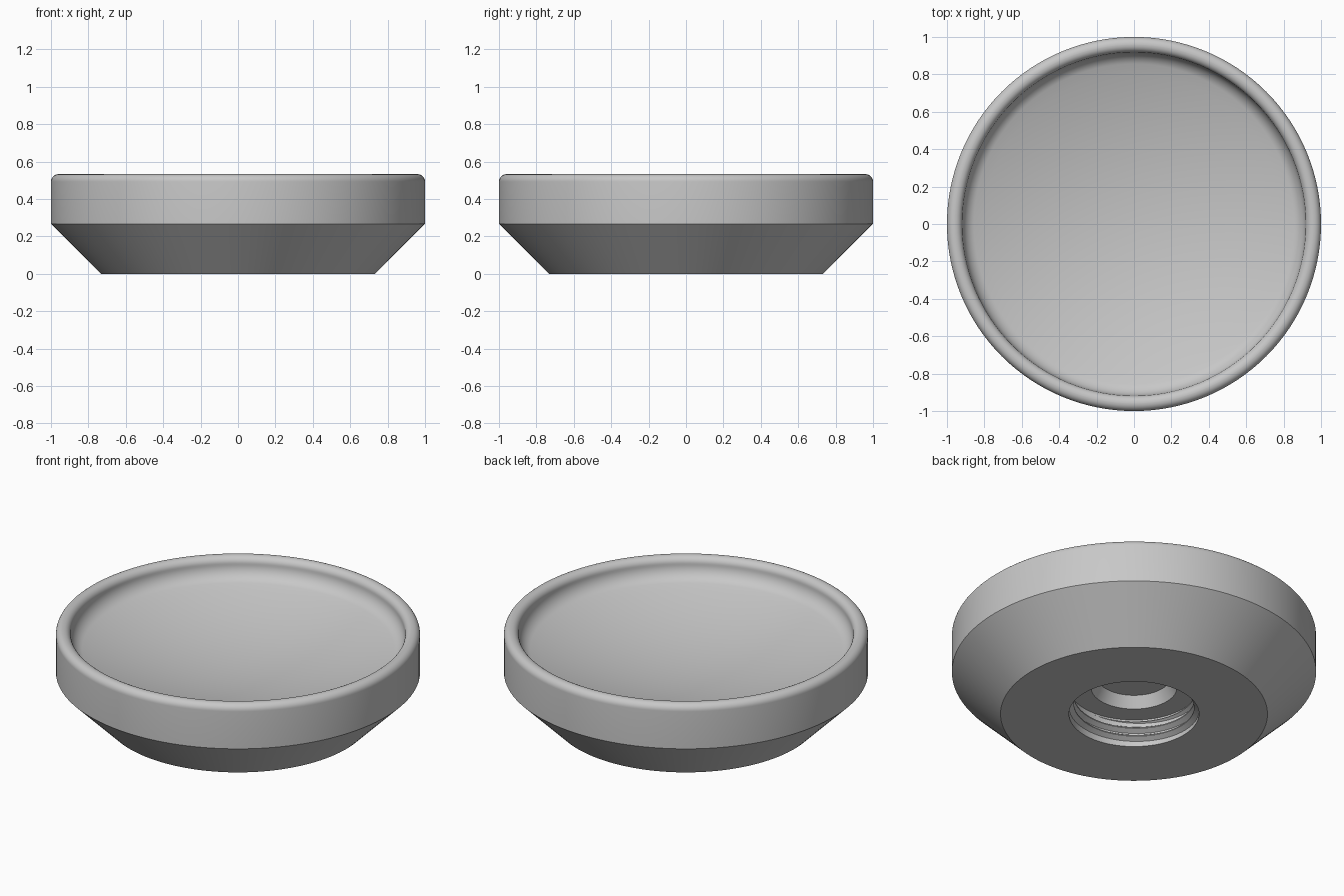
import bpy, bmesh, math
from mathutils import Vector

SEGMENTS = 128

cube = bpy.data.objects.get("Cube")
if cube:
    bpy.data.objects.remove(cube)

grey = bpy.data.materials.new("satin grey")
grey.use_nodes = True
grey.diffuse_color = (0.575, 0.575, 0.575, 1)
grey.node_tree.nodes["Principled BSDF"].inputs["Base Color"].default_value = grey.diffuse_color


def finish(name, bm, angle):
    bmesh.ops.recalc_face_normals(bm, faces=bm.faces)
    mesh = bpy.data.meshes.new(name)
    bm.to_mesh(mesh)
    bm.free()
    mesh.materials.append(grey)
    obj = bpy.data.objects.new(name, mesh)
    bpy.context.collection.objects.link(obj)
    bpy.ops.object.select_all(action="DESELECT")
    obj.select_set(True)
    bpy.context.view_layer.objects.active = obj
    bpy.ops.object.shade_smooth_by_angle(angle=math.radians(angle))


def arc(cx, cz, radius, start, end, steps=8):
    angles = [math.radians(start + (end - start) * i / steps) for i in range(steps + 1)]
    return [(cx + radius * math.cos(a), cz + radius * math.sin(a)) for a in angles]


def lathe(name, profile):
    bm = bmesh.new()
    verts = [bm.verts.new((r, 0, z)) for r, z in profile]
    edges = [bm.edges.new(pair) for pair in zip(verts, verts[1:])]
    bmesh.ops.spin(bm, geom=verts + edges, cent=(0, 0, 0), axis=(0, 0, 1),
                   angle=math.tau, steps=SEGMENTS, use_duplicate=False)
    bmesh.ops.remove_doubles(bm, verts=bm.verts, dist=0.0001)
    finish(name, bm, 35)


# Button body: stepped socket, tapered base, straight side, rounded rim, dished top
socket = [(0, 0.234), (0.2, 0.234), (0.236, 0.168), (0.357, 0.168), (0.357, 0)]
side = [(0.733, 0), (1, 0.267)]
rim = arc(0.96, 0.493, 0.04, 0, 90) + arc(0.958, 0.493, 0.04, 90, 180)
cove = arc(0.828, 0.493, 0.09, 0, -72, 12)
edge_r, edge_z = cove[-1]
depth = edge_r * math.tan(math.radians(18)) / 2
dish = []
for i in range(1, 17):
    t = 1 - i / 16
    dish.append((edge_r * t, edge_z - depth * (1 - t * t)))
lathe("button_body", socket + side + rim + cove[1:] + dish)

# Screw thread: ridge swept along a helix inside the socket, fading at both ends
bm = bmesh.new()
PITCH, STEPS, TOTAL = 0.05, 64, 176
section = [(0, -0.021), (0.028, -0.003), (0.028, 0.003), (0, 0.021)]
rings = []
for i in range(TOTAL + 1):
    a = math.tau * i / STEPS
    z = 0.021 + PITCH * i / STEPS
    fade = max(0.04, min(1, i / 24, (TOTAL - i) / 24))
    out = Vector((math.cos(a), math.sin(a), 0))
    rings.append([bm.verts.new(out * (0.358 - inset * fade) + Vector((0, 0, z + dz * fade)))
                  for inset, dz in section])
for a, b in zip(rings, rings[1:]):
    for k in range(4):
        j = (k + 1) % 4
        bm.faces.new((a[k], a[j], b[j], b[k]))
bm.faces.new(rings[0])
bm.faces.new(rings[-1])
finish("socket_thread", bm, 25)
